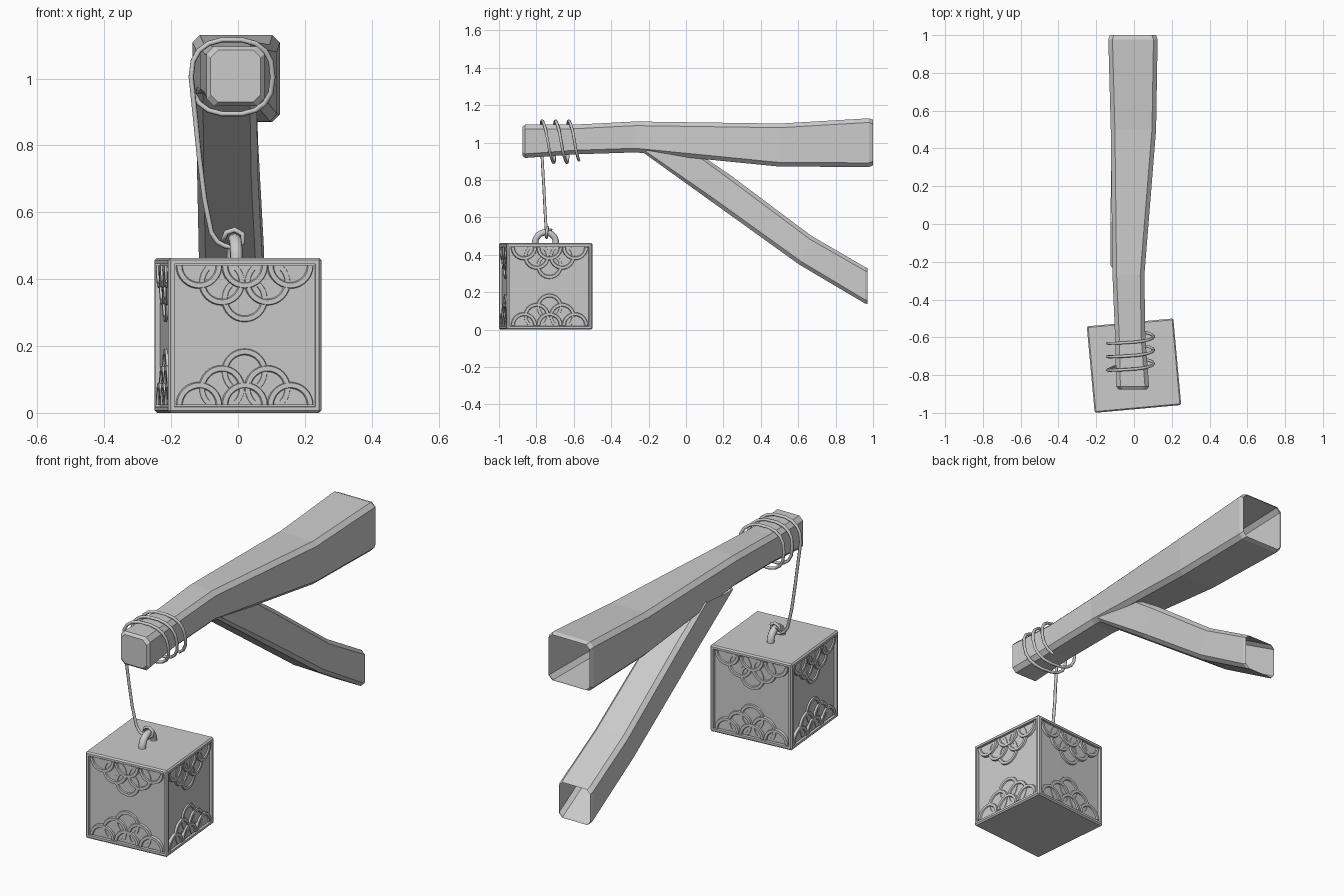
import bpy, bmesh
from math import sin, cos, pi, radians, copysign
from mathutils import Matrix, Vector

if "Cube" in bpy.data.objects:
    bpy.data.objects.remove(bpy.data.objects["Cube"])


def finish(name, bm, smooth=None, matrix=None):
    bmesh.ops.recalc_face_normals(bm, faces=bm.faces)
    mesh = bpy.data.meshes.new(name)
    bm.to_mesh(mesh)
    bm.free()
    ob = bpy.data.objects.new(name, mesh)
    bpy.context.collection.objects.link(ob)
    if matrix:
        ob.matrix_world = matrix
    if smooth:
        bpy.ops.object.select_all(action='DESELECT')
        ob.select_set(True)
        bpy.context.view_layer.objects.active = ob
        bpy.ops.object.shade_smooth_by_angle(angle=radians(smooth))
    return ob


def section(x0, x1, low, high, c=0.02):
    """Chamfered rectangle between a low (y, z) and a high (y, z) edge."""
    low, high = Vector(low), Vector(high)
    t = c / (high - low).length
    pts = [(x0 + c, 0), (x1 - c, 0), (x1, t), (x1, 1 - t),
           (x1 - c, 1), (x0 + c, 1), (x0, 1 - t), (x0, t)]
    return [(x, *low.lerp(high, f)) for x, f in pts]


def loft(name, sections, cap_start=False):
    bm = bmesh.new()
    rings = [[bm.verts.new(p) for p in s] for s in sections]
    for a, b in zip(rings, rings[1:]):
        for i in range(8):
            j = (i + 1) % 8
            bm.faces.new((a[i], a[j], b[j], b[i]))
    if cap_start:
        bm.faces.new(rings[0])
    return finish(name, bm)


# Horizontal beam, open at the back: y, left, right, bottom, top
beam = [(-0.875, -0.082, 0.068, 0.93, 1.085), (-0.86, -0.094, 0.08, 0.918, 1.096),
        (-0.6, -0.1, 0.06, 0.937, 1.096), (-0.27, -0.114, 0.055, 0.948, 1.113),
        (0.5, -0.123, 0.117, 0.872, 1.102), (0.978, -0.136, 0.125, 0.87, 1.13),
        (1.0, -0.128, 0.117, 0.878, 1.122)]
loft("beam", [section(l, r, (y, b), (y, t), 0.022) for y, l, r, b, t in beam], True)

# Diagonal brace below the beam, open at the lower end
loft("brace", [section(-0.125, 0.055, (-0.24, 0.955), (0.02, 0.975)),
               section(-0.122, 0.06, (0.136, 0.685), (0.233, 0.829)),
               section(-0.115, 0.078, (0.607, 0.347), (0.67, 0.502)),
               section(-0.115, 0.08, (0.957, 0.14), (0.957, 0.335)),
               section(-0.11, 0.075, (0.97, 0.138), (0.97, 0.328))])

# Hanging box with recessed side panels
H = 0.232
place = Matrix.Translation((0, -0.75, H)) @ Matrix.Rotation(radians(5.2), 4, 'Z')
bm = bmesh.new()
bmesh.ops.create_cube(bm, size=1, matrix=Matrix.Diagonal((0.46, 0.46, 2 * H, 1)))
bmesh.ops.bevel(bm, geom=bm.edges[:], offset=0.007, segments=1, affect='EDGES')
sides = [f for f in bm.faces if f.calc_area() > 0.1 and abs(f.normal.z) < 0.1]
bmesh.ops.inset_individual(bm, faces=sides, thickness=0.016)
bmesh.ops.inset_individual(bm, faces=sides, thickness=0.001, depth=-0.015)
finish("box", bm, matrix=place)


# Overlapping rimmed scales at the top and bottom of every panel
def add_scale(bm, m, u, v, flip, height, a0, a1, n):
    profile = [(0.05, height - 0.006), (0.053, height), (0.067, height), (0.07, -0.002)]
    def point(r, h, a):
        return m @ Vector((u + r * cos(a), -0.215 - h, flip * (v + r * sin(a))))
    centre = bm.verts.new(point(0, height - 0.006, 0))
    prev = None
    for i in range(n + 1):
        a = a0 + (a1 - a0) * i / n
        col = [centre] + [bm.verts.new(point(r, h, a)) for r, h in profile]
        if prev:
            bm.faces.new((centre, prev[1], col[1]))
            for k in range(1, 4):
                bm.faces.new((prev[k], prev[k + 1], col[k + 1], col[k]))
        prev = col


bm = bmesh.new()
for side in range(4):
    m = Matrix.Rotation(side * pi / 2, 4, 'Z')
    for flip in (1, -1):
        for row in range(3):
            count = 3 - row
            a0 = 0 if row == 0 else -pi / 4
            for i in range(count):
                add_scale(bm, m, (i - (count - 1) / 2) * 0.137, -0.209 + row * 0.05,
                          flip, 0.013 - row * 0.003, a0, pi - a0, 16 if row == 0 else 24)
finish("panel_scales", bm, 30, place)

# Half-ring handle on top of the box
bm = bmesh.new()
rings = []
for i in range(13):
    a = -0.1 + (pi + 0.2) * i / 12
    ring = []
    for k in range(10):
        b = 2 * pi * k / 10
        r = 0.056 + 0.017 * cos(b)
        ring.append(bm.verts.new((-0.01 + 0.019 * sin(b), r * cos(a), H + r * sin(a))))
    rings.append(ring)
for p, q in zip(rings, rings[1:]):
    for k in range(10):
        bm.faces.new((p[k], p[k - 1], q[k - 1], q[k]))
finish("handle", bm, 40, place)

# Rope: three turns round the beam, then down to a knot in the handle
path = []
for deg in range(-60, 901, 20):
    a = radians(deg)
    c, s = cos(a), sin(a)
    x = -0.018 + 0.122 * copysign(abs(c) ** 0.8, c)
    z = 1.005 + 0.112 * copysign(abs(s) ** 0.8, s)
    path.append((x, -0.584 - 0.19 * (deg + 60) / 960 - 0.013 * s, z))
path += [(-0.127, -0.767, 0.88), (-0.115, -0.76, 0.76), (-0.1, -0.754, 0.64),
         (-0.08, -0.748, 0.54), (-0.062, -0.746, 0.512), (-0.04, -0.745, 0.5),
         (-0.01, -0.745, 0.493), (0.014, -0.745, 0.51), (0.014, -0.743, 0.535),
         (-0.01, -0.74, 0.548), (-0.035, -0.738, 0.54), (-0.045, -0.735, 0.515),
         (-0.035, -0.72, 0.538)]
curve = bpy.data.curves.new("rope", 'CURVE')
curve.dimensions = '3D'
curve.bevel_depth = 0.008
curve.bevel_resolution = 1
curve.use_fill_caps = True
spline = curve.splines.new('POLY')
spline.points.add(len(path) - 1)
for p, co in zip(spline.points, path):
    p.co = (*co, 1)
bpy.context.collection.objects.link(bpy.data.objects.new("rope", curve))
